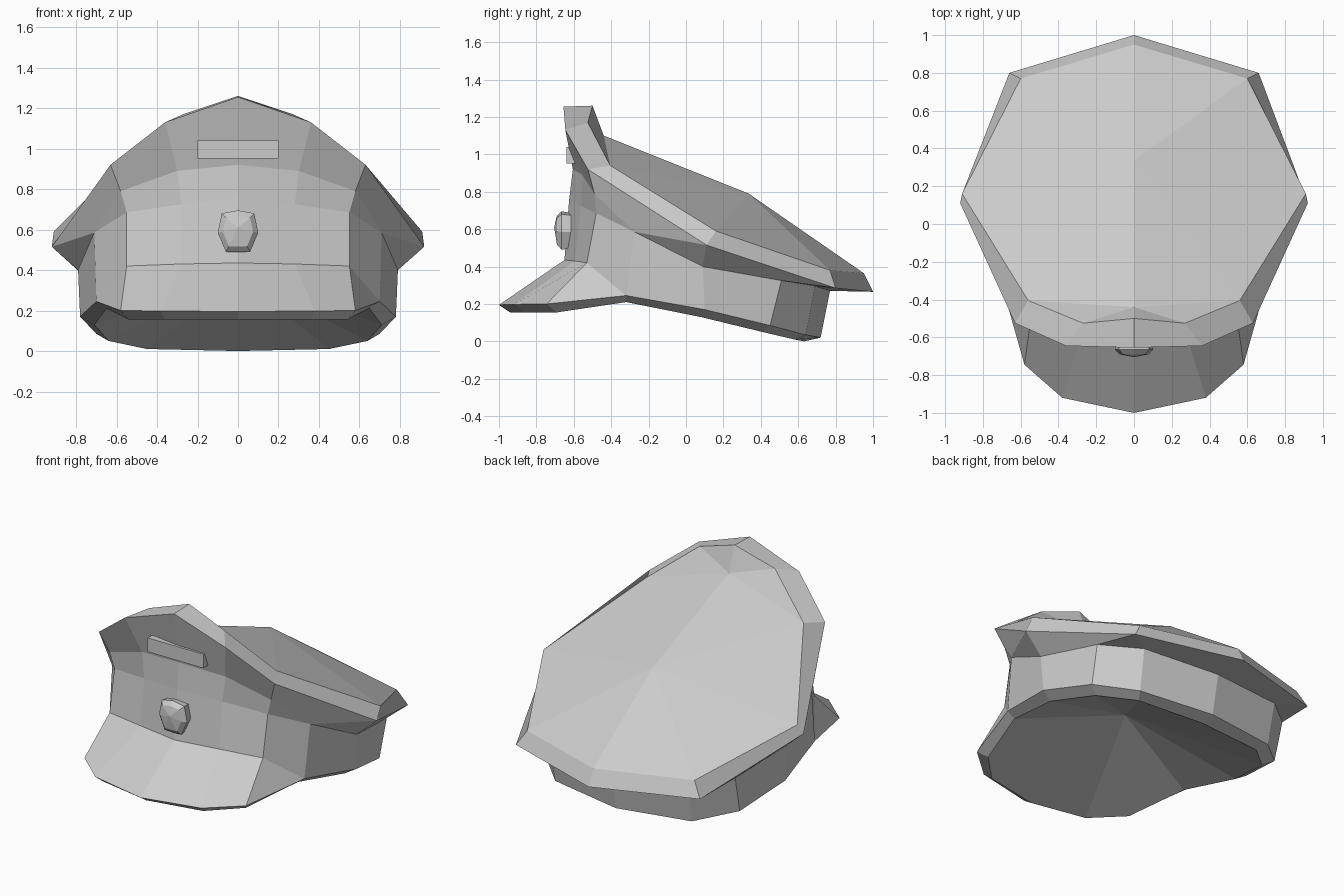
import bpy
import bmesh
from mathutils import Vector

cube = bpy.data.objects.get("Cube")
if cube:
    bpy.data.objects.remove(cube, do_unlink=True)

grey = bpy.data.materials.new("light grey")
grey.use_nodes = True
COLOUR = (0.6, 0.6, 0.6, 1)
grey.diffuse_color = COLOUR
grey.node_tree.nodes["Principled BSDF"].inputs["Base Color"].default_value = COLOUR


def full_ring(half):
    """Mirror a half outline, running from front centre to back centre."""
    return half + [(-x, y, z) for x, y, z in half[-2:0:-1]]


def finish(name, bm):
    mesh = bpy.data.meshes.new(name)
    bm.to_mesh(mesh)
    bm.free()
    mesh.materials.append(grey)
    obj = bpy.data.objects.new(name, mesh)
    bpy.context.collection.objects.link(obj)
    return obj


def loft(name, rings):
    """Join rings in order; repeated points collapse quads to triangles."""
    bm = bmesh.new()
    verts = {}

    def vert(co):
        if co not in verts:
            verts[co] = bm.verts.new(co)
        return verts[co]

    for low, high in zip(rings, rings[1:]):
        n = len(low)
        for i in range(n):
            j = (i + 1) % n
            corners = (low[i], low[j], high[j], high[i])
            face = list(dict.fromkeys(vert(c) for c in corners))
            if len(face) > 2 and not bm.faces.get(face):
                bm.faces.new(face)
    return finish(name, bm)


# Half outlines, front centre to back centre
lip = [(0, -.94, .155), (.36, -.87, .155), (.54, -.69, .155), (.65, -.32, .21),
       (.71, .08, .13), (.64, .41, .05), (.45, .58, .01), (0, .63, 0)]
hem = [(0, -1, .195), (.38, -.92, .198), (.58, -.745, .2), (.7, -.32, .245),
       (.78, .1, .17), (.7, .45, .085), (.49, .64, .035), (0, .72, .02)]
visor_root = [(0, -.65, .435), (.28, -.595, .43), (.55, -.53, .42)] + hem[3:]
band_top = [(0, -.625, .755), (.28, -.56, .725), (.55, -.48, .685), (.71, -.275, .585),
            (.79, .09, .4), (.71, .51, .325), (.5, .69, .295), (0, .77, .27)]
hollow = [(0, -.605, .92), (.3, -.555, .89), (.58, -.49, .79)] + band_top[3:]
side, corner, back = (.92, .11, .515), (.66, .8, .285), (0, 1, .265)
rim_low = [(0, -.655, 1.255), (.36, -.645, 1.13), (.63, -.525, .92),
           side, side, corner, corner, back]
side, corner, back = (.91, .16, .59), (.6, .77, .38), (0, .95, .365)
rim_high = [(0, -.5, 1.26), (.27, -.525, 1.17), (.56, -.405, .94),
            side, side, corner, corner, back]
dip = (0, -.44, 1.1)
top_edge = [dip, dip] + rim_high[2:]


def point_ring(co):
    return [co] * len(full_ring(hem))


# Hollow underside, visor with headband, and crown
loft("lining", [point_ring((0, -.08, .37)), full_ring(lip)])
loft("visor_and_band", [full_ring(r) for r in (lip, hem, visor_root, band_top)])
loft("crown", [full_ring(r) for r in (band_top, hollow, rim_low, rim_high, top_edge)]
     + [point_ring((0, .335, .79))])

# Faceted badge on the front of the band
outline = [(0, .695), (-.08, .68), (-.1, .585), (-.06, .49),
           (.06, .49), (.1, .585), (.08, .68)]
mid = Vector((0, .6))


def badge_ring(y, scale):
    pts = [mid + (Vector(p) - mid) * scale for p in outline]
    return [(p.x, y, p.y) for p in pts]


loft("badge", [badge_ring(-.60, .9), badge_ring(-.665, 1),
               badge_ring(-.69, .75), [(0, -.705, .61)] * len(outline)])

# Small bar on the front of the crown
bm = bmesh.new()
bmesh.ops.create_cube(bm, size=1)
bmesh.ops.scale(bm, vec=(.4, .05, .09), verts=bm.verts)
bar = finish("front_bar", bm)
bar.location = (0, -.615, .995)
